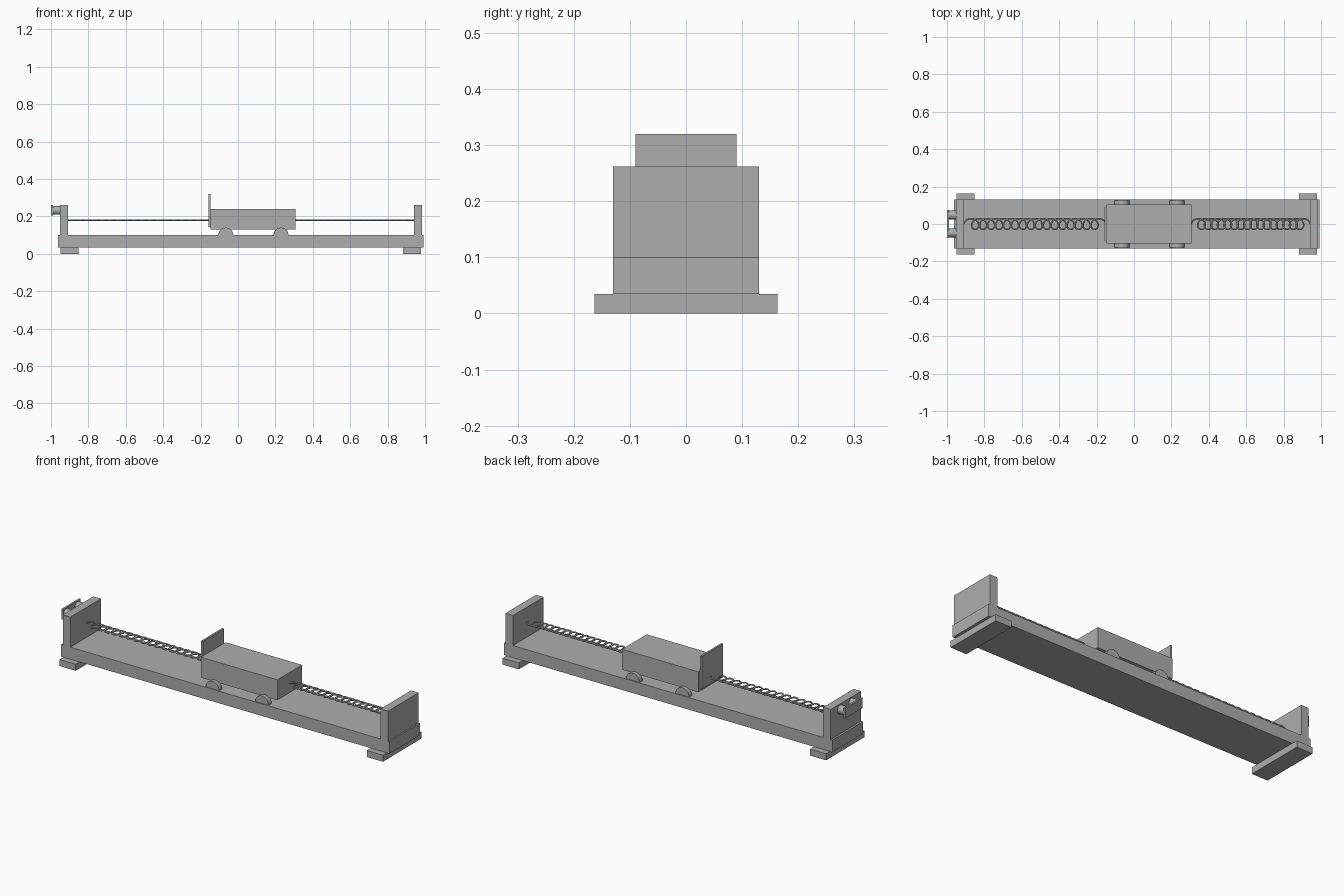
import bpy, math

if "Cube" in bpy.data.objects:
    bpy.data.objects.remove(bpy.data.objects["Cube"])

grey = bpy.data.materials.new("plain grey")
grey.diffuse_color = (0.42, 0.42, 0.42, 1)
grey.use_nodes = True
grey.node_tree.nodes["Principled BSDF"].inputs["Base Color"].default_value = grey.diffuse_color


def finish(o, name):
    o.name = name
    o.data.materials.append(grey)
    return o


def box(name, x0, x1, y0, y1, z0, z1):
    bpy.ops.mesh.primitive_cube_add(size=1, location=((x0 + x1) / 2, (y0 + y1) / 2, (z0 + z1) / 2))
    o = bpy.context.object
    o.scale = (x1 - x0, y1 - y0, z1 - z0)
    bpy.ops.object.transform_apply(location=False, rotation=False, scale=True)
    return finish(o, name)


def cylinder(name, loc, r, depth, axis):
    rot = (math.pi / 2, 0, 0) if axis == 'Y' else (0, math.pi / 2, 0)
    bpy.ops.mesh.primitive_cylinder_add(vertices=32, radius=r, depth=depth, location=loc, rotation=rot)
    bpy.ops.object.shade_smooth_by_angle()
    return finish(bpy.context.object, name)


def spring(name, x0, x1, turns=16, r=0.029, z=0.18):
    # flat looping wire
    steps = turns * 24 + 12
    cu = bpy.data.curves.new(name, 'CURVE')
    cu.dimensions = '3D'
    cu.bevel_depth = 0.004
    cu.bevel_resolution = 1
    cu.use_fill_caps = True
    sp = cu.splines.new('POLY')
    sp.points.add(steps)
    for i, p in enumerate(sp.points):
        a = 2 * math.pi * i / 24
        x = x0 + r + (x1 - x0 - 2 * r) * i / steps - r * math.cos(a)
        p.co = (x, r * math.sin(a), z, 1)
    o = bpy.data.objects.new(name, cu)
    bpy.context.collection.objects.link(o)
    bpy.ops.object.select_all(action='DESELECT')
    o.select_set(True)
    bpy.context.view_layer.objects.active = o
    bpy.ops.object.convert(target='MESH')
    finish(bpy.context.object, name)


# track with end posts and feet
box("track", -0.963, 0.993, -0.13, 0.13, 0.035, 0.10)
box("left_post", -0.953, -0.908, -0.13, 0.13, 0.10, 0.262)
box("right_post", 0.94, 0.985, -0.13, 0.13, 0.10, 0.262)
box("left_foot", -0.949, -0.853, -0.163, 0.163, 0, 0.035)
box("right_foot", 0.882, 0.978, -0.163, 0.163, 0, 0.035)

# cart with upright plate and wheels
box("cart_body", -0.147, 0.308, -0.105, 0.105, 0.13, 0.24)
box("cart_plate", -0.157, -0.147, -0.09, 0.09, 0.143, 0.32)
for x in (-0.065, 0.23):
    for s in (-1, 1):
        cylinder("wheel", (x, s * 0.112, 0.10), 0.04, 0.026, 'Y')

# springs
spring("left_spring", -0.91, -0.15)
spring("right_spring", 0.306, 0.942)

# sensor on the left post
box("sensor_plate", -1.0, -0.99, -0.075, 0.075, 0.205, 0.26)
for s in (-1, 1):
    cylinder("sensor_tube", (-0.971, s * 0.048, 0.232), 0.023, 0.038, 'X')
